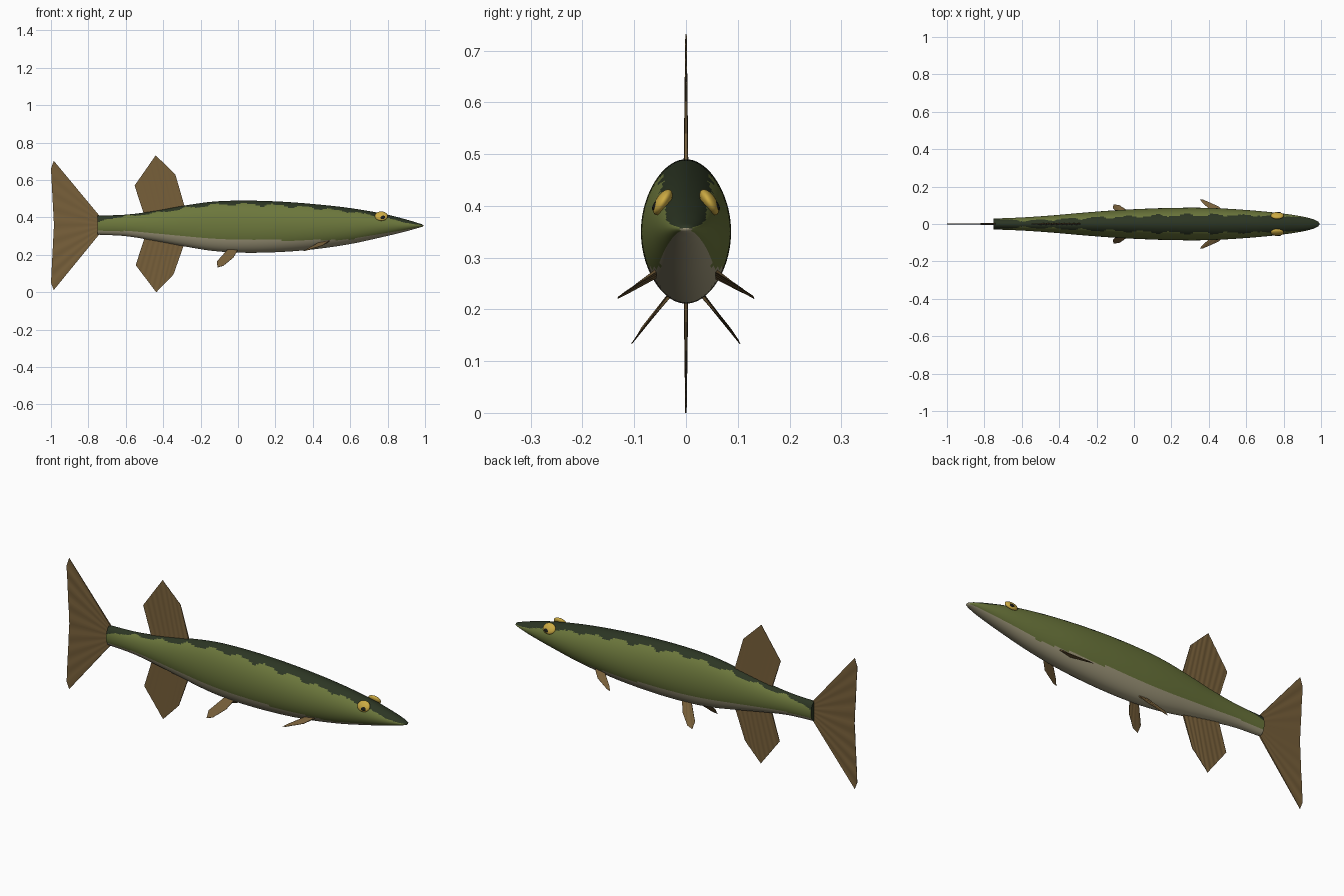
import bpy, bmesh, math
from mathutils import Vector

if "Cube" in bpy.data.objects:
    bpy.data.objects.remove(bpy.data.objects["Cube"])


def mat(name, rgb):
    m = bpy.data.materials.new(name)
    m.diffuse_color = (*rgb, 1)
    m.use_nodes = True
    m.node_tree.nodes["Principled BSDF"].inputs["Base Color"].default_value = m.diffuse_color
    return m


OLIVE = mat("olive side", (0.15, 0.185, 0.045))
DARK = mat("dark green back", (0.025, 0.036, 0.017))
BELLY = mat("pale belly", (0.38, 0.34, 0.215))
FIN = mat("brown fin", (0.185, 0.115, 0.042))
GOLD = mat("gold iris", (0.60, 0.40, 0.055))
BLACK = mat("black pupil", (0.010, 0.010, 0.008))


def finish(name, bm, mats, angle=40):
    bmesh.ops.recalc_face_normals(bm, faces=bm.faces)
    me = bpy.data.meshes.new(name)
    bm.to_mesh(me)
    bm.free()
    ob = bpy.data.objects.new(name, me)
    bpy.context.collection.objects.link(ob)
    for m in mats:
        me.materials.append(m)
    bpy.ops.object.select_all(action='DESELECT')
    ob.select_set(True)
    bpy.context.view_layer.objects.active = ob
    bpy.ops.object.shade_smooth_by_angle(angle=math.radians(angle))
    return ob


# Body stations: x, bottom z, top z, half width
STATIONS = [
    (-0.75, 0.308, 0.410, 0.029), (-0.60, 0.300, 0.415, 0.035),
    (-0.45, 0.276, 0.434, 0.045), (-0.30, 0.248, 0.461, 0.058),
    (-0.15, 0.223, 0.483, 0.070), (0.00, 0.212, 0.490, 0.079),
    (0.20, 0.214, 0.486, 0.086), (0.40, 0.229, 0.472, 0.086),
    (0.60, 0.258, 0.450, 0.075), (0.78, 0.297, 0.419, 0.058),
    (0.90, 0.326, 0.389, 0.040), (0.96, 0.343, 0.371, 0.025),
    (0.985, 0.350, 0.363, 0.013),
]


def section(x):
    """Smooth interpolation of the station table (cubic Hermite)."""
    S = STATIONS
    i = 0
    while i < len(S) - 2 and x > S[i + 1][0]:
        i += 1
    a, b = S[i], S[i + 1]
    p, n = S[max(i - 1, 0)], S[min(i + 2, len(S) - 1)]
    h = b[0] - a[0]
    t = (x - a[0]) / h
    out = []
    for k in (1, 2, 3):
        ma = (b[k] - p[k]) / (b[0] - p[0]) * h
        mb = (n[k] - a[k]) / (n[0] - a[0]) * h
        out.append((2*t**3 - 3*t*t + 1)*a[k] + (t**3 - 2*t*t + t)*ma
                   + (3*t*t - 2*t**3)*b[k] + (t**3 - t*t)*mb)
    return out


def ramp(x, pts):
    for (x0, y0), (x1, y1) in zip(pts, pts[1:]):
        if x <= x1:
            return y0 + (y1 - y0) * max(0, (x - x0) / (x1 - x0))
    return pts[-1][1]


# Body: lofted ellipses, coloured by relative height with a wavy back edge
RINGS, SIDES = 150, 72
bm = bmesh.new()
rings = []
for i in range(RINGS + 1):
    x = -0.75 + 1.735 * i / RINGS
    lo, hi, w = section(x)
    zc, hh = (lo + hi) / 2, (hi - lo) / 2
    rings.append([bm.verts.new((x, w * math.cos(2*math.pi*j/SIDES),
                                zc + hh * math.sin(2*math.pi*j/SIDES)))
                  for j in range(SIDES)])
for i, (a, b) in enumerate(zip(rings, rings[1:])):
    x = -0.75 + 1.735 * (i + 0.5) / RINGS
    back = ramp(x, [(-0.75, 0.25), (-0.70, 0.66), (-0.6, 0.86), (0.0, 0.86),
                    (0.6, 0.80), (0.8, 0.68), (0.99, 0.25)])
    back += 0.05 * math.sin(x * 40) + 0.02 * math.sin(x * 83)
    pale = ramp(x, [(-0.75, -0.55), (0.0, -0.48), (0.4, -0.58), (0.6, -0.74), (1, -0.70)])
    for j in range(SIDES):
        k = (j + 1) % SIDES
        f = bm.faces.new((a[j], a[k], b[k], b[j]))
        s = math.sin(2 * math.pi * (j + 0.5) / SIDES)
        f.material_index = 1 if s > back else 2 if s < pale else 0
bm.faces.new(rings[0]).material_index = 1
tip = bm.verts.new((0.993, 0, 0.357))
for j in range(SIDES):
    f = bm.faces.new((rings[-1][j], rings[-1][(j + 1) % SIDES], tip))
    f.material_index = 1 if j < SIDES / 2 else 2
finish("body", bm, [OLIVE, DARK, BELLY])


def along(pts, t):
    """Point at fraction t of a polyline's length."""
    pts = [Vector(p) for p in pts]
    lens = [(q - p).length for p, q in zip(pts, pts[1:])]
    d = t * sum(lens)
    for p, q, l in zip(pts, pts[1:], lens):
        if d <= l + 1e-9:
            return p.lerp(q, d / l)
        d -= l
    return pts[-1]


def fin(name, root, edge, thick=0.004, pleat=0.0012, spans=40):
    """Thin ribbed blade between a root line and an outer edge line."""
    r0, r1 = Vector(root[0]), Vector(root[-1])
    n = (r1 - r0).cross(along(edge, 0.5) - r0).normalized()
    # keep the outline's corners as exact sample points
    ts = {i / spans for i in range(spans + 1)}
    L = [(Vector(q) - Vector(p)).length for p, q in zip(edge, edge[1:])]
    ts |= {round(sum(L[:i]) / sum(L), 5) for i in range(1, len(L))}
    bm = bmesh.new()
    cols = []
    for t in sorted(ts):
        p, q = along(root, t), along(edge, t)
        w = n * pleat * math.sin(t * spans * math.pi / 2.5)
        cols.append([bm.verts.new(v) for v in (
            p + n * thick + w, q + n * thick * 0.25 + w * 0.5,
            q - n * thick * 0.25 + w * 0.5, p - n * thick + w)])
    for a, b in zip(cols, cols[1:]):
        for k in range(4):
            bm.faces.new((a[k], a[(k + 1) % 4], b[(k + 1) % 4], b[k]))
    bm.faces.new(cols[0])
    bm.faces.new(cols[-1])
    return finish(name, bm, [FIN], 50)


# Median fins
fin("tail_fin", [(-0.74, 0, 0.408), (-0.74, 0, 0.312)],
    [(-0.985, 0, 0.703), (-1.0, 0, 0.66), (-0.984, 0, 0.36), (-1.0, 0, 0.05), (-0.985, 0, 0.012)])
fin("dorsal_fin", [(-0.50, 0, 0.41), (-0.28, 0, 0.44)],
    [(-0.553, 0, 0.57), (-0.44, 0, 0.732), (-0.335, 0, 0.63)])
fin("anal_fin", [(-0.50, 0, 0.29), (-0.285, 0, 0.265)],
    [(-0.547, 0, 0.145), (-0.437, 0, 0.0), (-0.345, 0, 0.095)])

# Paired fins and eyes, mirrored across y
for side, s in (("right", -1), ("left", 1)):
    fin(side + "_pectoral_fin",
        [(0.49, s*0.058, 0.275), (0.43, s*0.058, 0.262)],
        [(0.45, s*0.095, 0.249), (0.37, s*0.130, 0.225),
         (0.350, s*0.132, 0.221), (0.375, s*0.105, 0.235)], 0.003, 0.0008, 16)
    fin(side + "_pelvic_fin",
        [(0.00, s*0.030, 0.228), (-0.055, s*0.032, 0.228)],
        [(-0.025, s*0.065, 0.185), (-0.078, s*0.100, 0.142),
         (-0.110, s*0.105, 0.133), (-0.112, s*0.085, 0.165)], 0.003, 0.0008, 16)
    for part, loc, size, m in (
            ("eye", (0.766, s*0.045, 0.407), (0.035, 0.014, 0.028), GOLD),
            ("pupil", (0.772, s*0.0565, 0.403), (0.016, 0.006, 0.014), BLACK)):
        bpy.ops.mesh.primitive_uv_sphere_add(segments=28, ring_count=16, radius=1,
                                             location=loc, rotation=(s*math.radians(32), 0, 0))
        ob = bpy.context.object
        ob.name = side + "_" + part
        ob.scale = size
        ob.data.materials.append(m)
        bpy.ops.object.shade_smooth()
